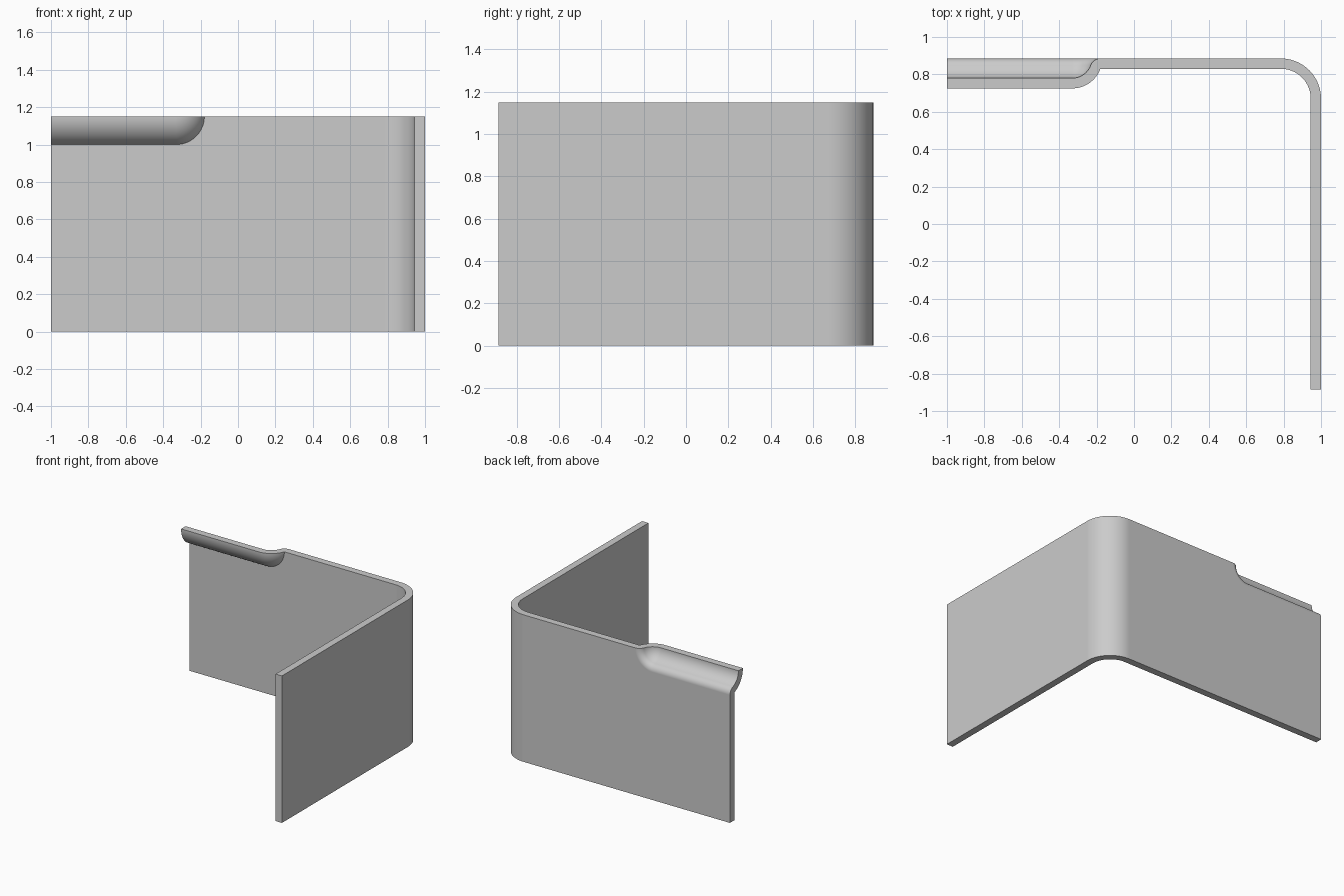
import bpy, bmesh
from math import sin, cos, pi, radians, asin, sqrt

cube = bpy.data.objects.get("Cube")
if cube:
    bpy.data.objects.remove(cube, do_unlink=True)

HEIGHT, BACK, THICK = 1.15, 0.885, 0.055
FRONT = BACK - THICK
BEND = 0.215                      # outer radius of the corner bend
SCOOP = 0.105                     # inner radius of the scooped lip
LIP = SCOOP + THICK               # outer radius of the scooped lip
RIM = sqrt(LIP ** 2 - THICK ** 2)  # where the lip meets the wall
MEET = asin(RIM / LIP)            # angle of the lip at that point
END = -0.33                       # where the scoop's rounded end begins

grey = bpy.data.materials.new("plain grey")
grey.use_nodes = True
grey.diffuse_color = (0.6, 0.6, 0.6, 1)
grey.node_tree.nodes["Principled BSDF"].inputs["Base Color"].default_value = (0.6, 0.6, 0.6, 1)

bm = bmesh.new()


def steps(start, stop, count):
    return [start + (stop - start) * i / count for i in range(count + 1)]


def scoop_ring(d, y):
    """Outline at distance d from the scoop's axis, left end to top edge."""
    pts = [(-1, y, HEIGHT - d)]
    pts += [(END + d * cos(a), y, HEIGHT + d * sin(a)) for a in steps(-pi / 2, 0, 16)]
    return [bm.verts.new(p) for p in pts]


def scoop_arc(radius):
    return [(radius * sin(t), BACK - radius * cos(t)) for t in steps(0, MEET, 16)]


def bridge(a, b):
    for i in range(len(a) - 1):
        bm.faces.new((a[i], a[i + 1], b[i + 1], b[i]))


def bent_side(radius, x):
    """Top and bottom edges of one wall surface, from the bend to the free end."""
    plan = [(1 - BEND + radius * cos(a), BACK - BEND + radius * sin(a))
            for a in steps(pi / 2, 0, 20)] + [(x, -BACK)]
    return [[bm.verts.new((px, py, z)) for px, py in plan] for z in (HEIGHT, 0)]


# Scooped lip: front skin, and hollow back skin with a rounded rim
fillet = [(RIM + THICK * cos(a), FRONT + THICK * sin(a))
          for a in steps(pi / 2 + MEET, pi / 2, 12)]
front_rings = [scoop_ring(d, y) for d, y in scoop_arc(LIP)]
back_rings = [scoop_ring(d, y) for d, y in scoop_arc(SCOOP) + fillet[1:]]

# Both wall surfaces: flat panel around the scoop, corner bend and side panel
sides = []
for rings, radius, x, y in ((front_rings, BEND - THICK, 1 - THICK, FRONT),
                            (back_rings, BEND, 1, BACK)):
    for a, b in zip(rings, rings[1:]):
        bridge(a, b)
    top, bottom = bent_side(radius, x)
    corner = bm.verts.new((-1, y, 0))
    bm.faces.new(rings[-1] + [top[0], bottom[0], corner])
    bridge(top, bottom)
    sides.append({
        "top": [rings[0][0]] + [r[-1] for r in rings] + top,
        "left": [r[0] for r in rings] + [corner],
        "bottom": [corner] + bottom,
        "free": [top[-1], bottom[-1]],
    })

# Thin edges joining the two surfaces
front, back = sides
for edge in ("top", "left", "bottom", "free"):
    bm.faces.new(front[edge] + back[edge][::-1])

bmesh.ops.remove_doubles(bm, verts=bm.verts[:], dist=0.00001)
bmesh.ops.recalc_face_normals(bm, faces=bm.faces[:])

mesh = bpy.data.meshes.new("bent_wall")
bm.to_mesh(mesh)
bm.free()
mesh.materials.append(grey)
wall = bpy.data.objects.new("bent_wall", mesh)
bpy.context.collection.objects.link(wall)

# Smooth bends, crisp edges
bpy.ops.object.select_all(action="DESELECT")
wall.select_set(True)
bpy.context.view_layer.objects.active = wall
bpy.ops.object.shade_smooth_by_angle(angle=radians(30))
weighted = wall.modifiers.new("flat walls", "WEIGHTED_NORMAL")
weighted.keep_sharp = True
